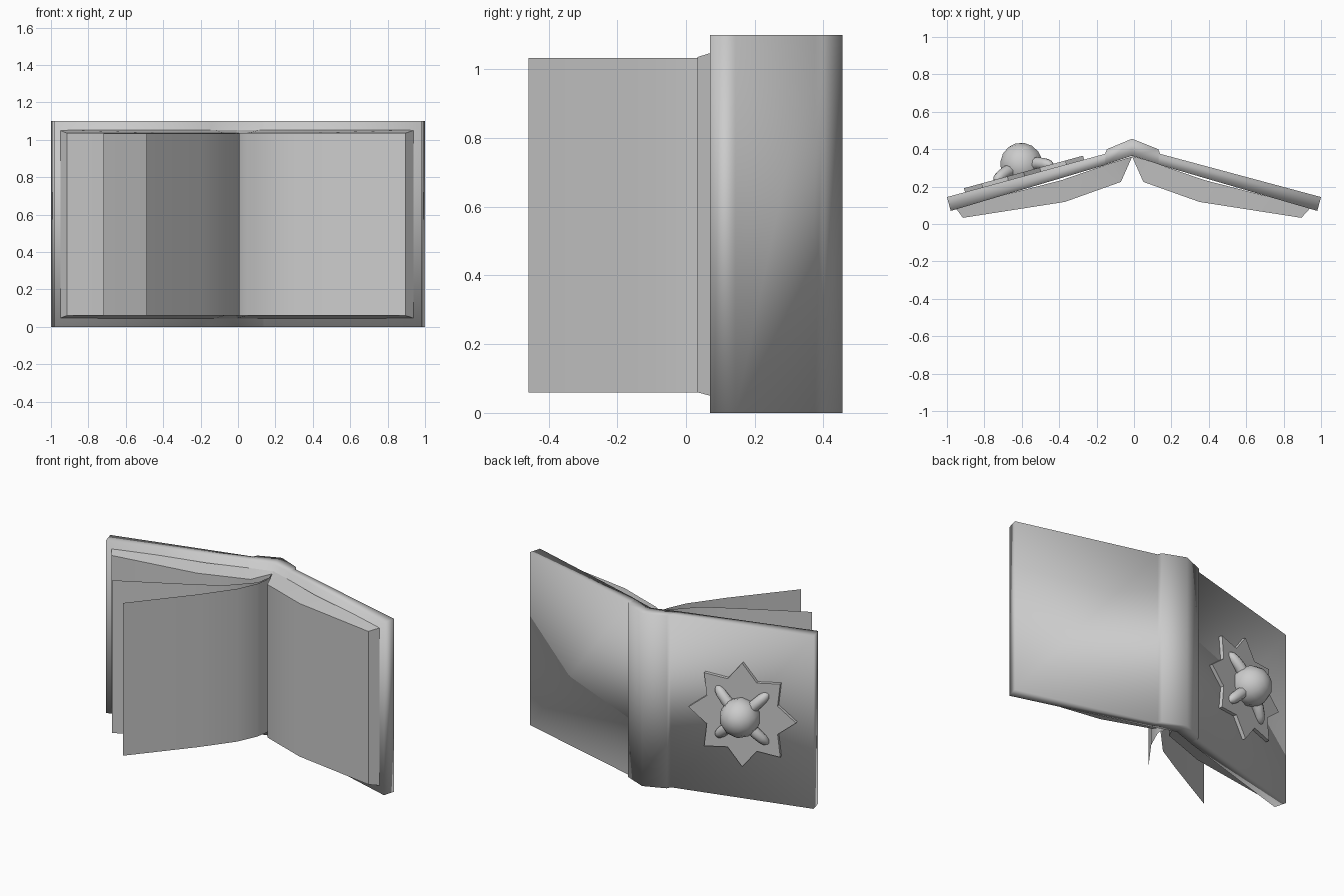
import bpy, bmesh, math
from mathutils import Vector, Matrix

if "Cube" in bpy.data.objects:
    bpy.data.objects.remove(bpy.data.objects["Cube"])

grey = bpy.data.materials.new("grey")
grey.diffuse_color = (0.6, 0.6, 0.6, 1)
grey.use_nodes = True
grey.node_tree.nodes["Principled BSDF"].inputs["Base Color"].default_value = grey.diffuse_color


def finish(name, bm, smooth=True, angle=None):
    """Turn a bmesh into a grey object."""
    if name != "loose_page":
        bmesh.ops.recalc_face_normals(bm, faces=bm.faces)
    me = bpy.data.meshes.new(name)
    bm.to_mesh(me)
    bm.free()
    me.materials.append(grey)
    ob = bpy.data.objects.new(name, me)
    bpy.context.collection.objects.link(ob)
    if smooth:
        me.shade_smooth()
    if angle:
        bpy.ops.object.select_all(action='DESELECT')
        ob.select_set(True)
        bpy.context.view_layer.objects.active = ob
        bpy.ops.object.shade_smooth_by_angle(angle=math.radians(angle))
    return ob


def slab(name, front, back, zf, zb, angle=None):
    """Upright slab between two plan curves with matching point counts."""
    bm = bmesh.new()
    rows = [[bm.verts.new((x, y, z)) for x, y in pts]
            for pts, z in ((front, zf[0]), (front, zf[1]), (back, zb[1]), (back, zb[0]))]
    n = len(front)
    for r in range(4):
        a, b = rows[r], rows[(r + 1) % 4]
        for i in range(n - 1):
            bm.faces.new((a[i], a[i + 1], b[i + 1], b[i]))
    for i in (0, n - 1):
        bm.faces.new([row[i] for row in rows])
    return finish(name, bm, angle=angle)


# Cover with raised spine
outer = [(-1, .144), (-.155, .375), (-.145, .4), (-.01, .456), (.13, .4), (.14, .375), (1, .144)]
inner = [(-.98, .07), (-.155, .315), (-.145, .32), (-.01, .365), (.13, .32), (.14, .315), (.98, .07)]
slab("cover", inner, outer, (0, 1.1), (0, 1.1))

# Page blocks on both sides
for side, name in ((-1, "left_pages"), (1, "right_pages")):
    front = [(0, .36), (.06, .225), (.36, .118), (.905, .033)]
    back = [(0, .362), (.12, .325), (.38, .235), (.95, .088)]
    f = [(side * x - .01, y) for x, y in front]
    b = [(side * x - .005, y) for x, y in back]
    slab(name, f, b, (.06, 1.035), (.045, 1.052), angle=50)

# Two loose pages
for pts in ([(-.01, .36), (.004, .32), (-.012, .22), (-.155, .07), (-.33, -.03), (-.72, -.24)],
            [(-.01, .36), (.008, .28), (-.005, .2), (-.06, .08), (-.2, -.11), (-.49, -.458)]):
    bm = bmesh.new()
    lo = [bm.verts.new((x, y, .06)) for x, y in pts]
    hi = [bm.verts.new((x, y, 1.033)) for x, y in pts]
    for i in range(len(pts) - 1):
        bm.faces.new((lo[i + 1], lo[i], hi[i], hi[i + 1]))
    finish("loose_page", bm)

# Ornament frame: local x along the cover, y up, z out of the cover
along = Vector((.845, .231, 0)).normalized()
out = Vector((-along.y, along.x, 0))
frame = Matrix((along, Vector((0, 0, 1)), out)).transposed().to_4x4()
frame.translation = Vector((-.585, .257, .54))

# Eight-pointed star
bm = bmesh.new()
rings = []
for z in (-.005, .022):
    rings.append([bm.verts.new((r * math.cos(a), r * math.sin(a), z))
                  for i in range(16)
                  for r, a in [((.33, .235)[i % 2], i * math.pi / 8)]])
for i in range(16):
    j = (i + 1) % 16
    bm.faces.new((rings[0][i], rings[0][j], rings[1][j], rings[1][i]))
for ring in rings:
    bm.faces.new(ring)
finish("star", bm, False).matrix_world = frame

# Four rounded arms
for k in range(4):
    bm = bmesh.new()
    a = math.pi / 4 + k * math.pi / 2
    u, v = Vector((math.cos(a), math.sin(a), 0)), Vector((-math.sin(a), math.cos(a), 0))
    loops = []
    for d, h, w in ((.06, .05, .034), (.13, .045, .034), (.18, .032, .032), (.21, .024, .024), (.225, .02, .008)):
        loops.append([bm.verts.new(u * d + v * w * math.cos(t) + Vector((0, 0, h + w * math.sin(t))))
                      for t in [i * math.pi / 4 for i in range(8)]])
    for p, q in zip(loops, loops[1:]):
        for i in range(8):
            bm.faces.new((p[i], p[(i + 1) % 8], q[(i + 1) % 8], q[i]))
    bm.faces.new(loops[0])
    bm.faces.new(loops[-1])
    finish("arm", bm, angle=60).matrix_world = frame

# Central ball
bm = bmesh.new()
bmesh.ops.create_uvsphere(bm, u_segments=10, v_segments=8, radius=.12)
bmesh.ops.translate(bm, verts=bm.verts, vec=(0, 0, .06))
finish("ball", bm).matrix_world = frame
